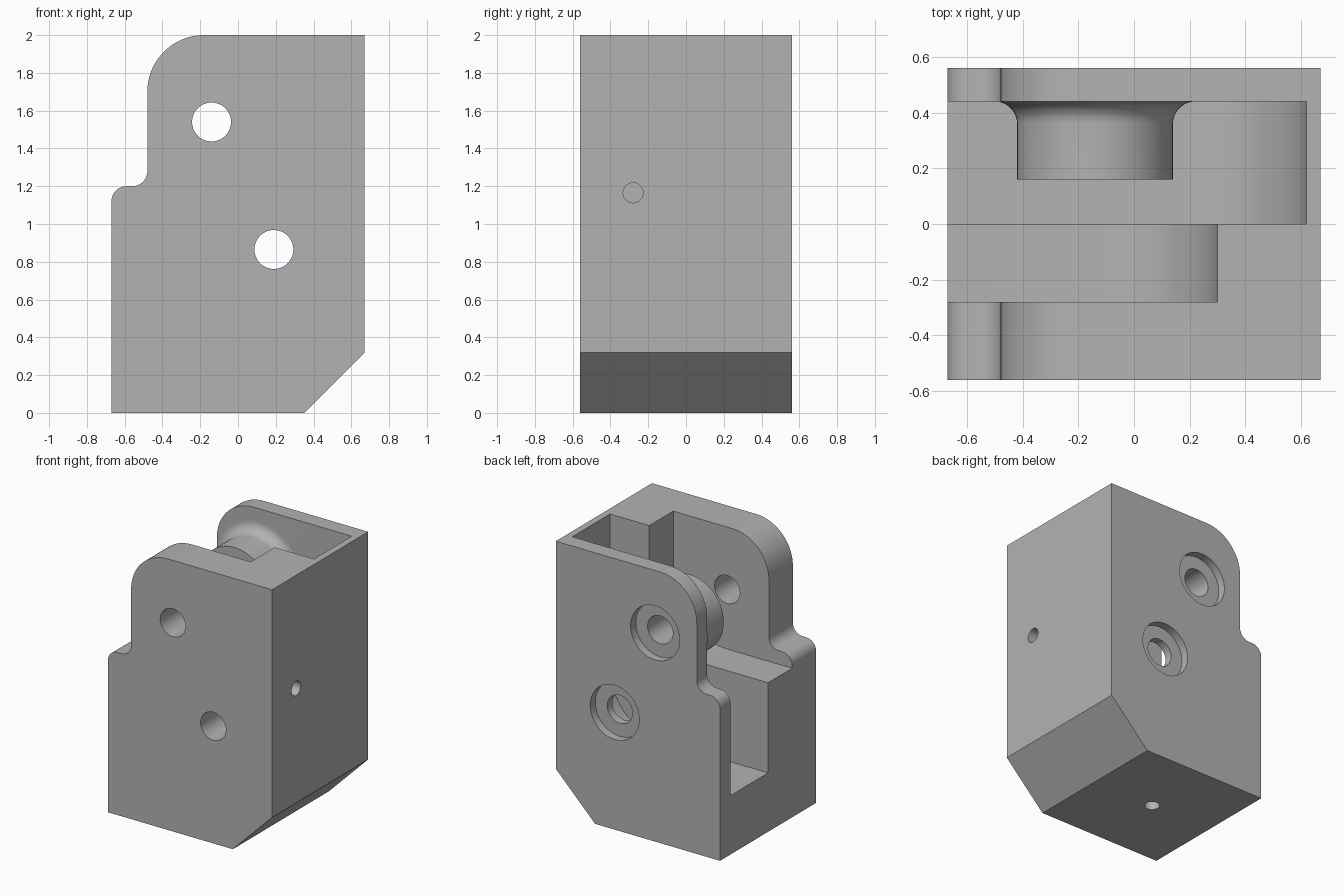
import bpy, bmesh
from math import sin, cos, pi, radians
from mathutils import Vector

if "Cube" in bpy.data.objects:
    bpy.data.objects.remove(bpy.data.objects["Cube"])

grey = bpy.data.materials.new("plain grey")
grey.use_nodes = True
grey.diffuse_color = (0.45, 0.45, 0.45, 1)
grey.node_tree.nodes["Principled BSDF"].inputs["Base Color"].default_value = grey.diffuse_color


def arc(cx, cz, r, start, end, n=24):
    angles = [radians(start + (end - start) * i / n) for i in range(n + 1)]
    return [(cx + r * cos(a), cz + r * sin(a)) for a in angles]


def make_object(name, bm):
    bmesh.ops.recalc_face_normals(bm, faces=bm.faces)
    mesh = bpy.data.meshes.new(name)
    bm.to_mesh(mesh)
    bm.free()
    mesh.materials.append(grey)
    obj = bpy.data.objects.new(name, mesh)
    bpy.context.collection.objects.link(obj)
    return obj


def extrude_profile(name, points, y0, y1):
    """Side profile in x and z, extruded along y."""
    bm = bmesh.new()
    face = bm.faces.new([bm.verts.new((x, y0, z)) for x, z in points])
    new = bmesh.ops.extrude_face_region(bm, geom=[face])["geom"]
    bmesh.ops.translate(bm, vec=(0, y1 - y0, 0),
                        verts=[v for v in new if isinstance(v, bmesh.types.BMVert)])
    return make_object(name, bm)


def lathe(name, origin, axis, profile, n=64):
    """Closed solid from (radius, distance) rings around an axis."""
    bm = bmesh.new()
    turn = Vector(axis).to_track_quat('Z', 'Y')
    rings = [[bm.verts.new(Vector(origin) + turn @ Vector(
        (r * cos(2 * pi * i / n), r * sin(2 * pi * i / n), d)))
        for i in range(n)] for r, d in profile]
    for a, b in zip(rings, rings[1:]):
        for i in range(n):
            j = (i + 1) % n
            bm.faces.new((a[i], a[j], b[j], b[i]))
    bm.faces.new(rings[0])
    bm.faces.new(rings[-1])
    return make_object(name, bm)


def subtract(target, cutter):
    cutter.hide_render = True
    mod = target.modifiers.new("cut", 'BOOLEAN')
    mod.operation, mod.solver, mod.object = 'DIFFERENCE', 'EXACT', cutter
    bpy.context.view_layer.objects.active = target
    bpy.ops.object.modifier_apply(modifier=mod.name)
    bpy.data.objects.remove(cutter)


def pocket(name, centre, r, y0, y1):
    """Pocket open at the top and left, with a round inner corner."""
    cx, cz = centre
    points = [(-1, 2.3), (cx + r, 2.3)] + arc(cx, cz, r, 0, -90, 32) + [(-1, cz - r)]
    return extrude_profile(name, points, y0, y1)


# Stepped block with rounded shoulder and chamfered foot
outline = [(-0.67, 0), (0.35, 0), (0.67, 0.32), (0.67, 2)]
outline += arc(-0.18, 1.7, 0.3, 90, 180)
outline += arc(-0.56, 1.28, 0.08, 0, -90, 12)
outline += arc(-0.59, 1.12, 0.08, 90, 180, 12)
housing = extrude_profile("housing", outline, -0.56, 0.56)

upper, lower = (-0.14, 1.54), (0.19, 0.865)

# Rear pocket, leaving a filleted boss standing on the back wall
rear_pocket = pocket("rear_pocket", lower, 0.43, 0, 0.44)
boss_profile = [(0.28, 0.16)] + arc(0.36, 0.36, 0.08, 180, 90, 12) + [(0.36, 0.5)]
boss = lathe("boss", (upper[0], 0, upper[1]), (0, 1, 0), boss_profile)
subtract(rear_pocket, boss)
subtract(housing, rear_pocket)

# Shallower middle pocket
subtract(housing, pocket("middle_pocket", upper, 0.44, -0.28, 0.1))

# Axle holes, counterbored at the back
for x, z in (upper, lower):
    bore = [(0.103, -0.7), (0.103, 0.5), (0.2, 0.5), (0.2, 0.7)]
    subtract(housing, lathe("axle_hole", (x, 0, z), (0, 1, 0), bore))

# Small blind holes in the right side and the base
for origin, axis in (((0.67, -0.28, 1.165), (-1, 0, 0)), ((-0.16, 0, 0), (0, 0, 1))):
    subtract(housing, lathe("screw_hole", origin, axis, [(0.053, -0.1), (0.053, 0.3)], 32))

bpy.ops.object.select_all(action='DESELECT')
housing.select_set(True)
bpy.context.view_layer.objects.active = housing
bpy.ops.object.shade_smooth_by_angle(angle=radians(30))
